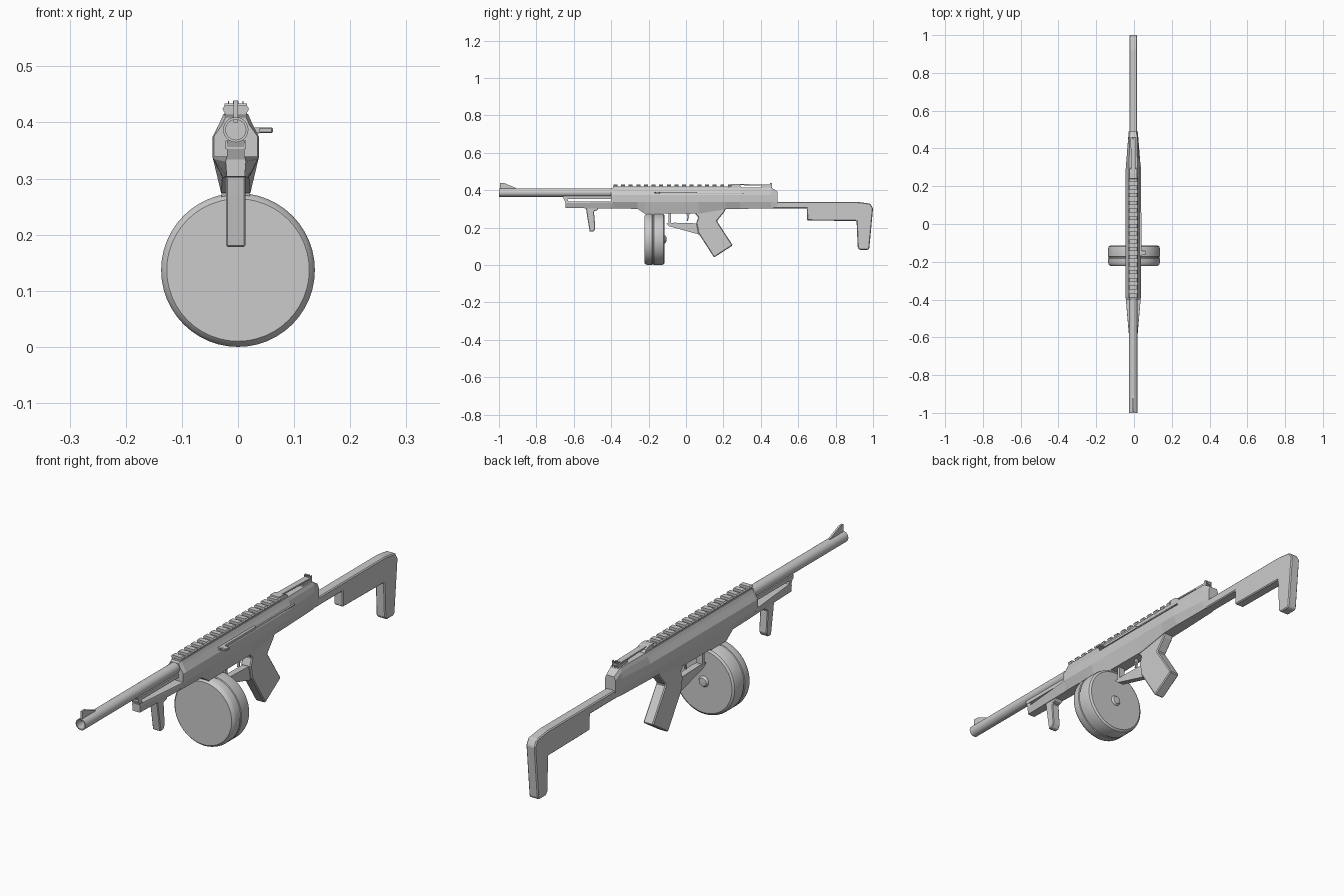
import bpy, bmesh, math

CX = -0.004  # centre line of the body


def finish(name, bm, bevel=0.0, smooth=None):
    bmesh.ops.recalc_face_normals(bm, faces=bm.faces)
    me = bpy.data.meshes.new(name)
    bm.to_mesh(me)
    bm.free()
    ob = bpy.data.objects.new(name, me)
    bpy.context.collection.objects.link(ob)
    if bevel:
        m = ob.modifiers.new("bevel", 'BEVEL')
        m.width, m.segments, m.limit_method = bevel, 1, 'ANGLE'
    if smooth:
        bpy.ops.object.select_all(action='DESELECT')
        bpy.context.view_layer.objects.active = ob
        ob.select_set(True)
        bpy.ops.object.shade_smooth_by_angle(angle=math.radians(smooth))
    return ob


def slab(name, pts, hw, cx=CX, bevel=0.0):
    """Side profile of (y, z) points, extruded across x."""
    bm = bmesh.new()
    a = [bm.verts.new((cx - hw, y, z)) for y, z in pts]
    b = [bm.verts.new((cx + hw, y, z)) for y, z in pts]
    bm.faces.new(a)
    bm.faces.new(b)
    for i in range(len(a)):
        j = (i + 1) % len(a)
        bm.faces.new((a[i], a[j], b[j], b[i]))
    return finish(name, bm, bevel)


def box(name, x0, x1, y0, y1, z0, z1, bevel=0.0):
    return slab(name, [(y0, z0), (y1, z0), (y1, z1), (y0, z1)],
                (x1 - x0) / 2, (x0 + x1) / 2, bevel)


def loft(name, sections):
    """Each section: (y, [(half width, z), ...]) from top to bottom."""
    bm = bmesh.new()
    rings = []
    for y, half in sections:
        loop = [(w, z) for w, z in half] + [(-w, z) for w, z in reversed(half)]
        rings.append([bm.verts.new((CX + x, y, z)) for x, z in loop])
    n = len(rings[0])
    for r, s in zip(rings, rings[1:]):
        for i in range(n):
            bm.faces.new((r[i], r[(i + 1) % n], s[(i + 1) % n], s[i]))
    bm.faces.new(rings[0])
    bm.faces.new(rings[-1])
    return finish(name, bm)


def lathe(name, pts, cx, cz, sides):
    """Profile of (radius, y) points spun round a y axis."""
    bm = bmesh.new()
    vs = [bm.verts.new((cx + r, y, cz)) for r, y in pts]
    es = [bm.edges.new(p) for p in zip(vs, vs[1:])]
    bmesh.ops.spin(bm, geom=vs + es, cent=(cx, 0, cz), axis=(0, 1, 0),
                   angle=2 * math.pi, steps=sides)
    bmesh.ops.remove_doubles(bm, verts=bm.verts, dist=1e-5)
    return finish(name, bm, smooth=35)


# Receiver
def section(y, top, w, low_w, low_z, z_top=0.415):
    return (y, [(top, z_top), (min(w, top + 0.006), z_top - 0.014),
                (w, 0.375), (w, 0.337), (low_w, low_z)])


loft("receiver", [
    section(-0.40, 0.018, 0.039, 0.022, 0.302, 0.410),
    section(-0.385, 0.022, 0.041, 0.023, 0.302),
    section(-0.26, 0.022, 0.041, 0.024, 0.300),
    section(-0.22, 0.022, 0.041, 0.026, 0.274),
    section(0.07, 0.022, 0.041, 0.024, 0.274),
    section(0.21, 0.022, 0.041, 0.024, 0.298),
    section(0.29, 0.022, 0.040, 0.024, 0.300),
    section(0.455, 0.020, 0.027, 0.020, 0.302),
    section(0.49, 0.017, 0.024, 0.019, 0.308, 0.392),
])

# Barrel and front sight
lathe("barrel", [(0, -0.85), (0.018, -0.85), (0.018, -1.0), (0.0225, -1.0),
                 (0.0225, -0.38), (0, -0.38)], CX, 0.387, 24)
slab("front_sight", [(-0.995, 0.40), (-0.91, 0.40), (-0.91, 0.412),
                     (-0.975, 0.439), (-0.995, 0.439)], 0.004)

# Fore end: narrow upper strip, open slot, tapered lower half
box("fore_end_strip", CX - 0.018, CX + 0.018, -0.655, -0.39, 0.353, 0.368)
loft("fore_end", [
    (-0.645, [(0.016, 0.339), (0.018, 0.330), (0.016, 0.304)]),
    (-0.39, [(0.040, 0.339), (0.040, 0.335), (0.022, 0.302)])])
slab("fore_end_cap", [(-0.66, 0.368), (-0.632, 0.304), (-0.615, 0.304),
                      (-0.64, 0.368)], 0.016)
slab("foregrip", [(-0.535, 0.305), (-0.47, 0.305), (-0.472, 0.293),
                  (-0.492, 0.287), (-0.485, 0.195), (-0.495, 0.178),
                  (-0.515, 0.178), (-0.53, 0.27)], 0.0175, bevel=0.003)

# Top rail with cross teeth
box("rail_base", CX - 0.019, CX + 0.019, -0.39, 0.23, 0.408, 0.420)
TEETH = 16
for i in range(TEETH):
    y = -0.388 + i * 0.612 / (TEETH - 1)
    loft("rail_tooth", [(y + d, [(0.020, 0.430), (0.024, 0.424), (0.019, 0.416)])
                        for d in (0, 0.021)])

# Rear sight: block, sloping leaf and pairs of ears
slab("rear_sight_block", [(0.23, 0.41), (0.30, 0.41), (0.29, 0.426), (0.27, 0.434),
                          (0.24, 0.434)], 0.020)
slab("rear_sight_leaf", [(0.27, 0.427), (0.46, 0.423), (0.46, 0.429), (0.27, 0.433)], 0.012)
box("rear_sight_base", CX - 0.014, CX + 0.014, 0.40, 0.455, 0.410, 0.425)
for x in (-0.013, -0.0035, 0.0035, 0.013):
    box("rear_sight_ear", CX + x - 0.001, CX + x + 0.001, 0.448, 0.460, 0.41, 0.438)

# Bolt slot cover and charging handle
box("bolt_cover", 0.02, 0.0395, -0.17, 0.06, 0.381, 0.391)
box("bolt_guide", 0.02, 0.038, 0.06, 0.31, 0.380, 0.385)
box("charging_handle", 0.02, 0.062, -0.165, -0.14, 0.381, 0.391, 0.002)

# Drum magazine with hub, band grooves and neck
lathe("drum_magazine", [(0, -0.222), (0.127, -0.222), (0.134, -0.215), (0.137, -0.205),
                        (0.137, -0.182), (0.134, -0.180), (0.134, -0.174), (0.137, -0.172),
                        (0.137, -0.130), (0.134, -0.120), (0.126, -0.114),
                        (0.022, -0.114), (0.016, -0.106), (0, -0.104)], 0, 0.137, 48)
slab("magazine_neck", [(-0.21, 0.25), (-0.125, 0.25), (-0.115, 0.285), (-0.22, 0.285)], 0.025)

# Trigger group and pistol grip
box("guard_front_post", CX - 0.013, CX + 0.013, -0.093, -0.080, 0.21, 0.28)
slab("trigger_guard", [(-0.105, 0.222), (-0.06, 0.226), (0.07, 0.222), (0.08, 0.160),
                       (-0.09, 0.207)], 0.013)
slab("trigger", [(0.0, 0.28), (0.018, 0.28), (0.017, 0.258), (0.010, 0.236),
                 (0.004, 0.236), (0.008, 0.258)], 0.004)
slab("pistol_grip", [(0.045, 0.28), (0.07, 0.305), (0.215, 0.305), (0.205, 0.283),
                     (0.165, 0.235), (0.25, 0.105), (0.15, 0.040), (0.065, 0.172),
                     (0.055, 0.225), (0.065, 0.255)], 0.022, bevel=0.004)

# Shoulder stock
slab("stock", [(0.45, 0.337), (0.915, 0.337), (0.935, 0.335), (0.985, 0.328),
               (1.0, 0.302), (0.980, 0.088), (0.972, 0.080), (0.930, 0.080),
               (0.918, 0.092), (0.912, 0.235), (0.648, 0.238), (0.646, 0.302),
               (0.45, 0.302)], 0.0205, bevel=0.004)
